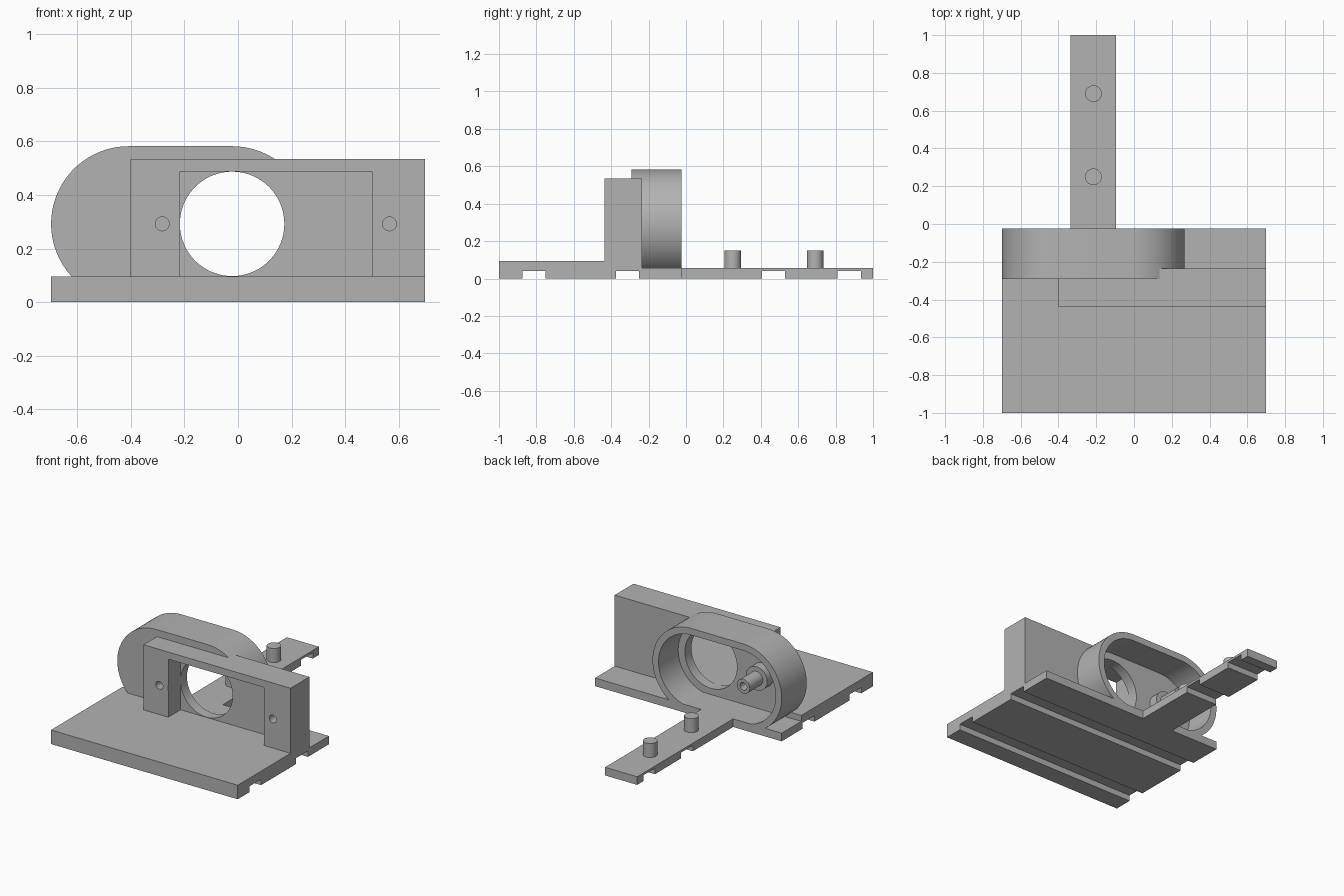
import bpy
import math
from mathutils import Vector

cube = bpy.data.objects.get("Cube")
if cube:
    bpy.data.objects.remove(cube, do_unlink=True)

grey = bpy.data.materials.new("plain grey")
grey.use_nodes = True
grey.diffuse_color = (0.45, 0.45, 0.45, 1)
grey.node_tree.nodes["Principled BSDF"].inputs["Base Color"].default_value = (0.45, 0.45, 0.45, 1)


def prism(name, outline, axis, start, end):
    """Extrude a closed outline along x, y or z."""
    def place(p, d):
        return {"x": (d, p[0], p[1]), "y": (p[0], d, p[1]), "z": (p[0], p[1], d)}[axis]
    n = len(outline)
    verts = [place(p, d) for d in (start, end) for p in outline]
    faces = [tuple(range(n)), tuple(range(n, 2 * n))]
    faces += [(i, (i + 1) % n, n + (i + 1) % n, n + i) for i in range(n)]
    mesh = bpy.data.meshes.new(name)
    mesh.from_pydata(verts, [], faces)
    mesh.materials.append(grey)
    obj = bpy.data.objects.new(name, mesh)
    bpy.context.collection.objects.link(obj)
    activate(obj)
    bpy.ops.object.mode_set(mode="EDIT")
    bpy.ops.mesh.select_all(action="SELECT")
    bpy.ops.mesh.normals_make_consistent(inside=False)
    bpy.ops.object.mode_set(mode="OBJECT")
    return obj


def activate(obj):
    bpy.ops.object.select_all(action="DESELECT")
    obj.select_set(True)
    bpy.context.view_layer.objects.active = obj


def rect(a0, a1, b0, b1):
    return [(a0, b0), (a1, b0), (a1, b1), (a0, b1)]


def circle(cx, cy, r, n=64):
    return [(cx + r * math.cos(math.tau * i / n), cy + r * math.sin(math.tau * i / n)) for i in range(n)]


def stadium(x0, x1, z, r, n=40):
    right = [(x1 + r * math.sin(math.pi * i / n), z - r * math.cos(math.pi * i / n)) for i in range(n + 1)]
    left = [(x0 - r * math.sin(math.pi * i / n), z + r * math.cos(math.pi * i / n)) for i in range(n + 1)]
    return right + left


def cut(obj, *cutter):
    """Subtract a prism from the object."""
    tool = prism("cutter", *cutter)
    tool.hide_render = True
    activate(obj)
    mod = obj.modifiers.new("cut", "BOOLEAN")
    mod.operation = "DIFFERENCE"
    mod.solver = "EXACT"
    mod.object = tool
    bpy.ops.object.modifier_apply(modifier=mod.name)
    bpy.data.objects.remove(tool, do_unlink=True)


def smooth(obj):
    activate(obj)
    bpy.ops.object.shade_smooth_by_angle(angle=math.radians(30))


def grooved(y0, y1, grooves, top):
    """Side profile with square grooves along the underside."""
    line = [(y0, 0)]
    for a, b in grooves:
        line += [(a, 0), (a, 0.04), (b, 0.04), (b, 0)]
    return line + [(y1, 0)] + top


HALF, EDGE, STEP = 0.698, -0.025, -0.235
MID, HOLE_X, CUP_X = 0.292, -0.022, -0.408

# Base plate with a lower ledge at the back, and the rear tongue
prism("base_plate", grooved(-1, EDGE, [(-0.875, -0.75), (-0.375, -0.25)],
      [(EDGE, 0.055), (STEP, 0.055), (STEP, 0.095), (-1, 0.095)]), "x", -HALF, HALF)
prism("rear_tongue", grooved(EDGE, 1, [(0.405, 0.53), (0.81, 0.935)],
      [(1, 0.055), (EDGE, 0.055)]), "x", -0.335, -0.095)

# Pegs on the tongue
for i, y in enumerate((0.25, 0.69)):
    smooth(prism(f"tongue_peg_{i + 1}", circle(-0.215, y, 0.044, 40), "z", 0.05, 0.15))

# Upright block: front pocket, round window and two blind screw holes
block = prism("upright_block", rect(-0.402, HALF, 0.09, 0.535), "y", -0.436, STEP)
cut(block, rect(-0.216, 0.5, 0.05, 0.487), "y", -0.6, -0.305)
cut(block, circle(HOLE_X, MID, 0.195, 96), "y", -0.6, 0)
for x in (-0.283, 0.566):
    cut(block, circle(x, MID, 0.026, 32), "y", -0.6, -0.33)
smooth(block)

# Rounded cup open to the back, seated in the base
cup = prism("rounded_cup", stadium(CUP_X, HOLE_X, MID, 0.29), "y", -0.292, EDGE)
cut(cup, stadium(CUP_X, HOLE_X, MID, 0.245), "y", STEP, 0.2)
cut(cup, circle(HOLE_X, MID, 0.195, 96), "y", -0.6, 0)
cut(cup, rect(-1, 1, -0.2, 0.045), "y", -0.6, 0.2)
smooth(cup)

# Stepped hollow post inside the cup
collar = prism("post_collar", circle(CUP_X, MID, 0.08, 48), "y", STEP - 0.01, -0.17)
smooth(collar)
post = prism("hollow_post", circle(CUP_X, MID, 0.048, 40), "y", -0.18, -0.03)
cut(post, circle(CUP_X, MID, 0.026, 32), "y", -0.13, 0.1)
smooth(post)
